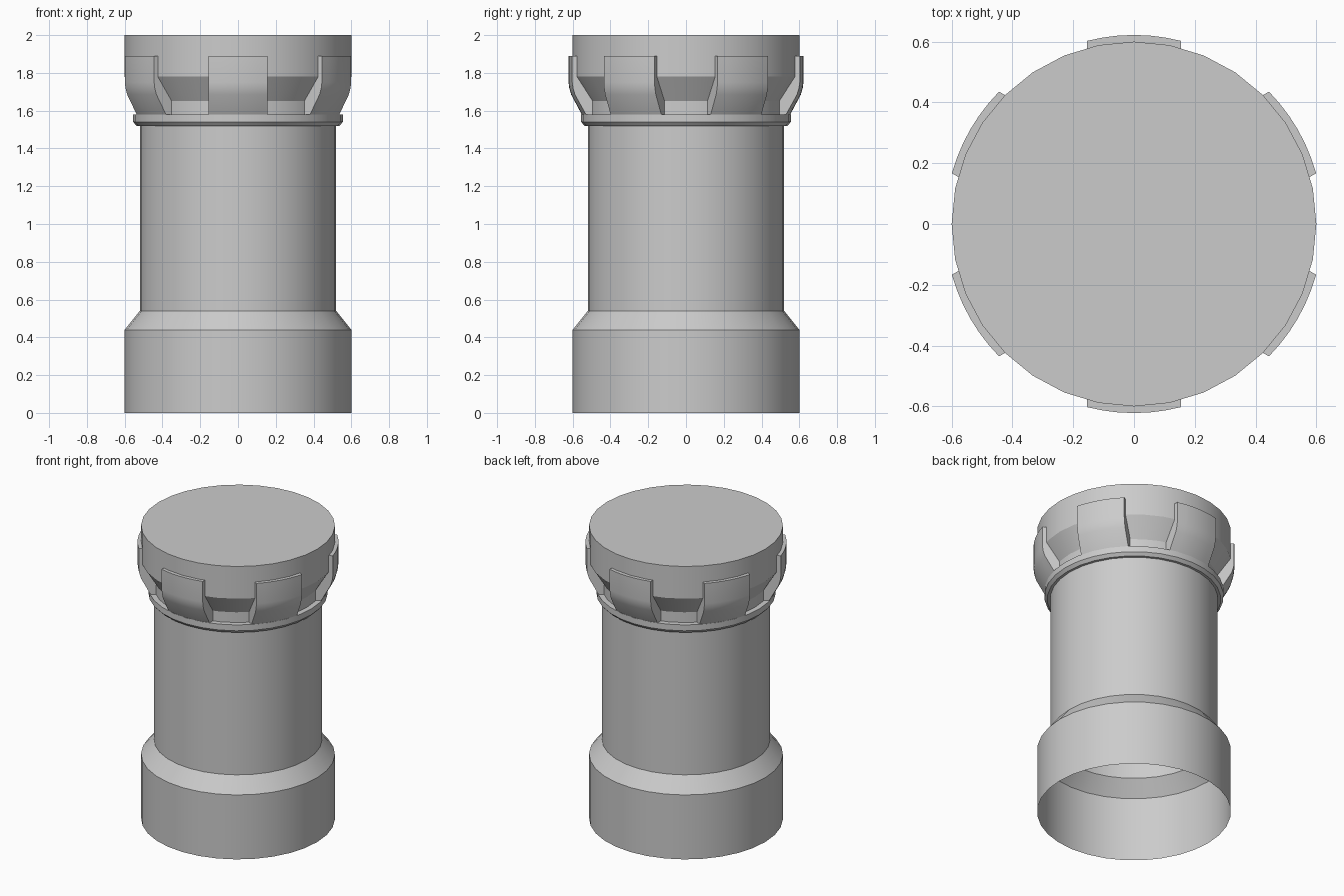
import bpy, bmesh
from math import sin, cos, pi, radians, sqrt

if "Cube" in bpy.data.objects:
    bpy.data.objects.remove(bpy.data.objects["Cube"])

SEGS = 32


def finish(bm, name):
    me = bpy.data.meshes.new(name)
    bm.normal_update()
    bm.to_mesh(me)
    bm.free()
    ob = bpy.data.objects.new(name, me)
    bpy.context.collection.objects.link(ob)
    bpy.ops.object.select_all(action='DESELECT')
    ob.select_set(True)
    bpy.context.view_layer.objects.active = ob
    bpy.ops.object.shade_smooth_by_angle(angle=radians(25))
    return ob


# Column shell: turned profile (radius, z), open underneath, capped on top
profile = [(0.60, 0), (0.60, 0.44), (0.52, 0.54), (0.52, 1.52), (0.537, 1.52),
           (0.555, 1.54), (0.555, 1.58), (0.52, 1.58), (0.52, 1.65),
           (0.60, 1.78), (0.60, 2.0)]
bm = bmesh.new()
rings = [[bm.verts.new((r * cos(2 * pi * i / SEGS), r * sin(2 * pi * i / SEGS), z))
          for i in range(SEGS)] for r, z in profile]
for a, b in zip(rings, rings[1:]):
    for i in range(SEGS):
        j = (i + 1) % SEGS
        bm.faces.new((a[i], a[j], b[j], b[i]))
bm.faces.new(rings[-1])
finish(bm, "column")

# Brackets: parallel-sided blocks with a curved front, tapering to the collar
bracket_profile = [(0.50, 1.58), (0.552, 1.58), (0.608, 1.685), (0.618, 1.72),
                   (0.622, 1.75), (0.622, 1.89), (0.58, 1.89)]
HALF, STEPS = 0.155, 6


def bracket(index):
    bm = bmesh.new()
    cols = []
    for s in range(STEPS + 1):
        x = -HALF + 2 * HALF * s / STEPS
        cols.append([bm.verts.new((x, -sqrt(r * r - x * x), z))
                     for r, z in bracket_profile])
    for a, b in zip(cols, cols[1:]):
        for k in range(len(bracket_profile)):
            n = (k + 1) % len(bracket_profile)
            bm.faces.new((a[k], b[k], b[n], a[n]))
    bm.faces.new(cols[0])
    bm.faces.new(cols[-1][::-1])
    bmesh.ops.recalc_face_normals(bm, faces=bm.faces)
    ob = finish(bm, f"bracket_{index + 1}")
    ob.rotation_euler.z = index * pi / 3


for i in range(6):
    bracket(i)
